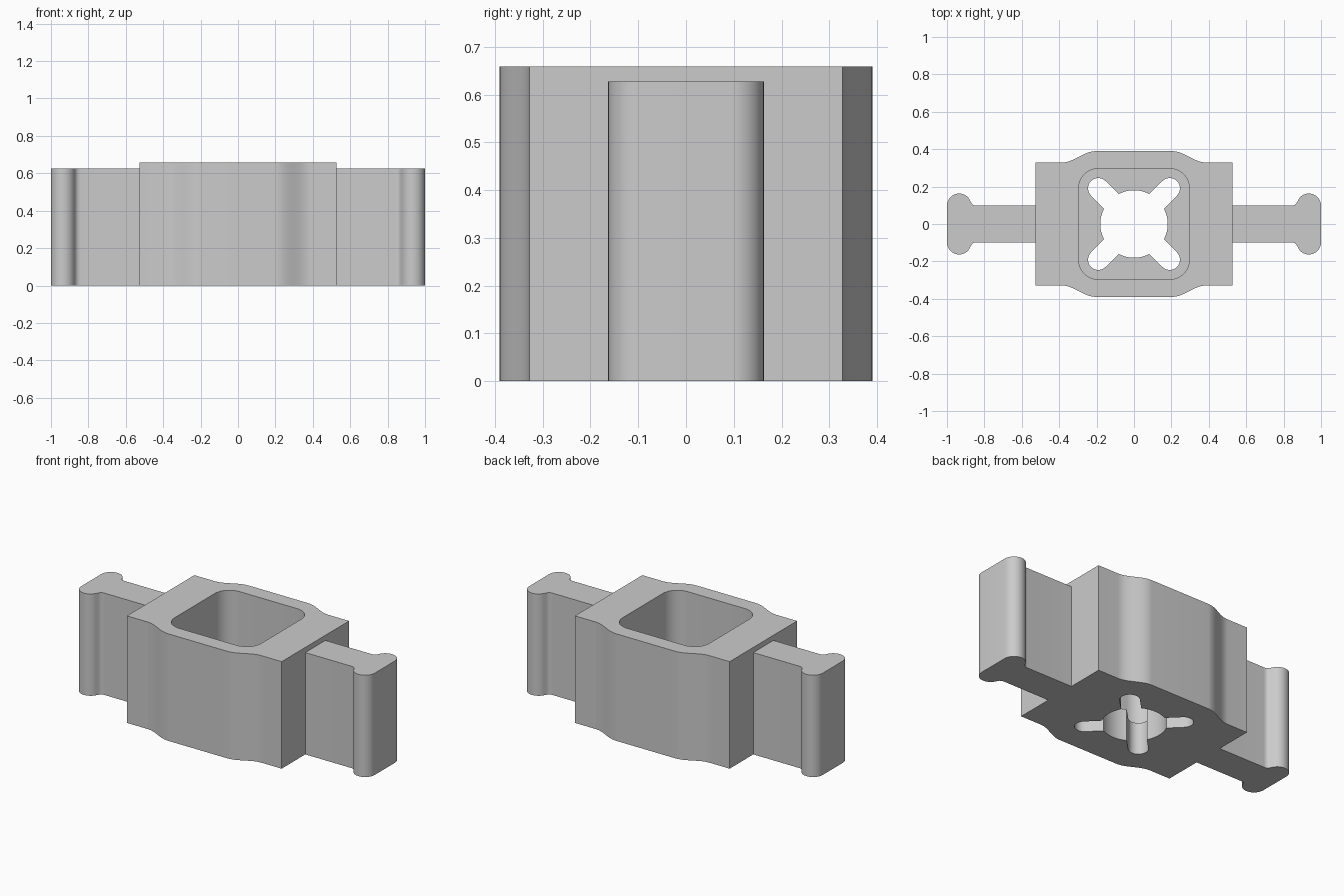
import bpy, bmesh
from math import sin, cos, pi, asin, radians

if "Cube" in bpy.data.objects:
    bpy.data.objects.remove(bpy.data.objects["Cube"])

HEIGHT, TAB_HEIGHT, FLOOR = 0.659, 0.627, 0.195

gray = bpy.data.materials.new("light_gray")
gray.use_nodes = True
gray.diffuse_color = (0.6, 0.6, 0.6, 1)
gray.node_tree.nodes["Principled BSDF"].inputs["Base Color"].default_value = (0.6, 0.6, 0.6, 1)


def arc(cx, cy, r, start, end, n=12):
    """Points on an arc, angles in radians."""
    return [(cx + r * cos(start + (end - start) * i / n),
             cy + r * sin(start + (end - start) * i / n)) for i in range(n + 1)]


def prism(name, outline, z0, z1):
    """Extrude a closed outline from z0 to z1."""
    bm = bmesh.new()
    base = bm.faces.new([bm.verts.new((x, y, z0)) for x, y in outline])
    top = bmesh.ops.extrude_face_region(bm, geom=[base])["geom"]
    bmesh.ops.translate(bm, vec=(0, 0, z1 - z0),
                        verts=[v for v in top if isinstance(v, bmesh.types.BMVert)])
    bmesh.ops.recalc_face_normals(bm, faces=bm.faces)
    mesh = bpy.data.meshes.new(name)
    bm.to_mesh(mesh)
    bm.free()
    mesh.materials.append(gray)
    obj = bpy.data.objects.new(name, mesh)
    bpy.context.collection.objects.link(obj)
    return obj


def activate(obj):
    bpy.ops.object.select_all(action='DESELECT')
    obj.select_set(True)
    bpy.context.view_layer.objects.active = obj


def cut(obj, cutter):
    """Subtract the cutter and discard it."""
    mod = obj.modifiers.new("cut", 'BOOLEAN')
    mod.operation = 'DIFFERENCE'
    mod.solver = 'EXACT'
    mod.object = cutter
    activate(obj)
    bpy.ops.object.modifier_apply(modifier=mod.name)
    bpy.data.objects.remove(cutter)


def smooth(obj):
    activate(obj)
    bpy.ops.object.shade_smooth_by_angle(angle=radians(30))


# Body: a block whose front and back swell outward in a soft S-curve
STEPS = 20
swell = [(0.39 - 0.19 * i / STEPS, 0.359 - 0.031 * cos(pi * i / STEPS)) for i in range(STEPS + 1)]
right_half = [(0.527, 0.328)] + swell
back = right_half + [(-x, y) for x, y in reversed(right_half)]
body = prism("body", back + [(-x, -y) for x, y in back], 0, HEIGHT)

# Rounded square pocket, open at the top
pocket = []
for k, (sx, sy) in enumerate([(1, 1), (-1, 1), (-1, -1), (1, -1)]):
    pocket += arc(sx * 0.195, sy * 0.195, 0.1, k * pi / 2, (k + 1) * pi / 2)
cut(body, prism("pocket_cutter", pocket, FLOOR, HEIGHT + 0.1))

# Round hole with four diagonal round-ended slots through the floor
HOLE, SLOT, REACH = 0.18, 0.055, 0.27
spread = asin(SLOT / HOLE)
hole = []
for k in range(4):
    d = pi / 4 + k * pi / 2
    hole += arc(REACH * cos(d), REACH * sin(d), SLOT, d - pi / 2, d + pi / 2)
    hole += arc(0, 0, HOLE, d + spread, d + pi / 2 - spread)
cut(body, prism("hole_cutter", hole, -0.1, FLOOR + 0.1))
smooth(body)

# Side tabs: a flat web ending in a rounded cross-bar
edge = arc(0.935, 0.098, 0.065, 0, radians(150), 18)
edge += [(0.872, 0.117), (0.865, 0.106), (0.853, 0.099), (0.84, 0.098), (0.527, 0.098)]
tab = edge + [(x, -y) for x, y in reversed(edge)]
for name, side in (("left_tab", 1), ("right_tab", -1)):
    smooth(prism(name, [(side * x, y) for x, y in tab], 0, TAB_HEIGHT))
